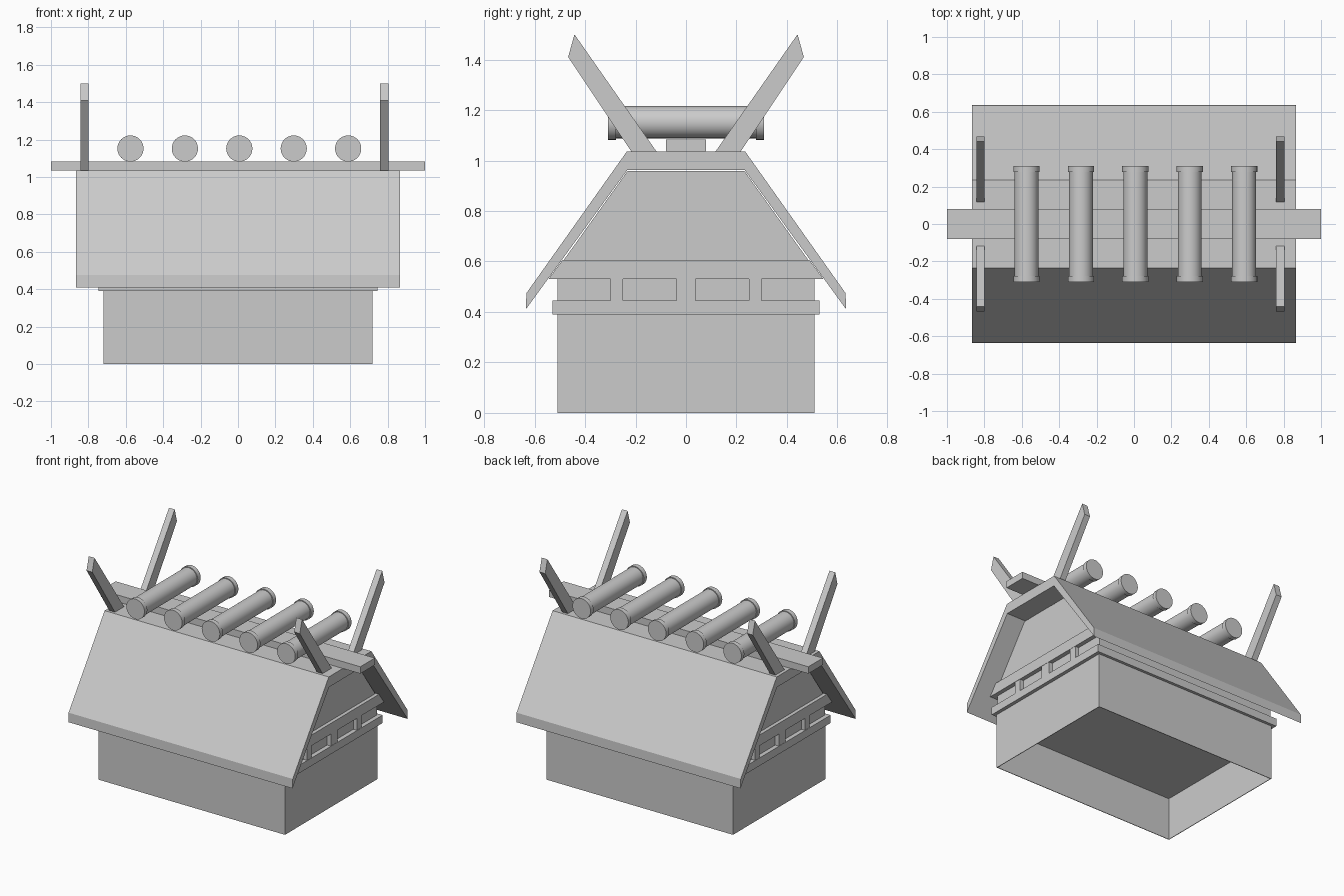
import bpy, bmesh, math
from mathutils import Matrix

if "Cube" in bpy.data.objects:
    bpy.data.objects.remove(bpy.data.objects["Cube"])


def finish(name, bm):
    bmesh.ops.recalc_face_normals(bm, faces=bm.faces)
    me = bpy.data.meshes.new(name)
    bm.to_mesh(me)
    bm.free()
    ob = bpy.data.objects.new(name, me)
    bpy.context.collection.objects.link(ob)
    return ob


def prism(name, profile, x0, x1):
    """Extrude a closed (y, z) profile from x0 to x1."""
    bm = bmesh.new()
    face = bm.faces.new([bm.verts.new((x0, y, z)) for y, z in profile])
    ext = bmesh.ops.extrude_face_region(bm, geom=[face])
    verts = [v for v in ext["geom"] if isinstance(v, bmesh.types.BMVert)]
    bmesh.ops.translate(bm, verts=verts, vec=(x1 - x0, 0, 0))
    return finish(name, bm)


def box(name, x0, x1, y0, y1, z0, z1):
    return prism(name, [(y0, z0), (y1, z0), (y1, z1), (y0, z1)], x0, x1)


def mirrored(half):
    """Complete a right-hand profile with its mirror image in y."""
    return half + [(-y, z) for y, z in reversed(half)]


# Lower walls, hollow underneath
walls = box("walls", -0.72, 0.72, -0.51, 0.51, 0, 0.39)
bm = bmesh.new()
bm.from_mesh(walls.data)
bottom = min(bm.faces, key=lambda f: f.calc_center_median().z)
bmesh.ops.inset_region(bm, faces=[bottom], thickness=0.006)
ext = bmesh.ops.extrude_discrete_faces(bm, faces=[bottom])
bmesh.ops.translate(bm, verts=ext["faces"][0].verts, vec=(0, 0, 0.3))
bm.to_mesh(walls.data)
bm.free()

# Ledge, recessed window strip and the band above it
box("ledge", -0.745, 0.745, -0.53, 0.53, 0.39, 0.445)
box("window_strip", -0.715, 0.715, -0.51, 0.51, 0.445, 0.53)
prism("upper_band", mirrored([(0.545, 0.53), (0.49, 0.605)]), -0.745, 0.745)

# Posts between the windows on both gable ends
for s in (-1, 1):
    for y in (-0.275, 0, 0.275):
        w = 0.038 if y == 0 else 0.025
        x0, x1 = sorted((s * 0.71, s * 0.743))
        box("window_post", x0, x1, y - w, y + w, 0.445, 0.53)

# Gable wall and roof shell
prism("gable_wall", mirrored([(0.485, 0.605), (0.232, 0.958)]), -0.72, 0.72)
outer = [(0.635, 0.41), (0.632, 0.475), (0.235, 1.035)]
inner = [(0.232, 0.963), (0.635, 0.41)]
roof_half = outer
prism("roof", mirrored(roof_half)
      + [(-y, z) for y, z in reversed(inner)][1:] + inner[:1], -0.865, 0.865)

# Ridge board
box("ridge_board", -1, 1, -0.08, 0.08, 1.035, 1.083)

# Logs across the ridge, with slightly thicker end rings
rings = [(-0.31, 0.0), (-0.31, 0.07), (-0.278, 0.07), (-0.278, 0.064),
         (0.278, 0.064), (0.278, 0.07), (0.31, 0.07), (0.31, 0.0)]
for i in range(5):
    bm = bmesh.new()
    vs = [bm.verts.new((r, y, 0)) for y, r in rings]
    es = [bm.edges.new(p) for p in zip(vs, vs[1:])]
    bmesh.ops.spin(bm, geom=vs + es, cent=(0, 0, 0), axis=(0, 1, 0),
                   angle=math.tau, steps=32, use_duplicate=False)
    bmesh.ops.remove_doubles(bm, verts=bm.verts, dist=0.0001)
    log = finish("ridge_log", bm)
    log.location = (-0.575 + 0.291 * i, 0, 1.152)
    bpy.ops.object.select_all(action='DESELECT')
    log.select_set(True)
    bpy.context.view_layer.objects.active = log
    bpy.ops.object.shade_smooth_by_angle(angle=math.radians(35))

# Forked finials at both ends of the roof
fork = [(0.115, 1.033), (0.215, 1.033), (0.467, 1.41), (0.442, 1.50)]
for x in (-0.82, 0.782):
    for s in (-1, 1):
        prism("forked_finial", [(s * y, z) for y, z in fork],
              x - 0.022, x + 0.022)
